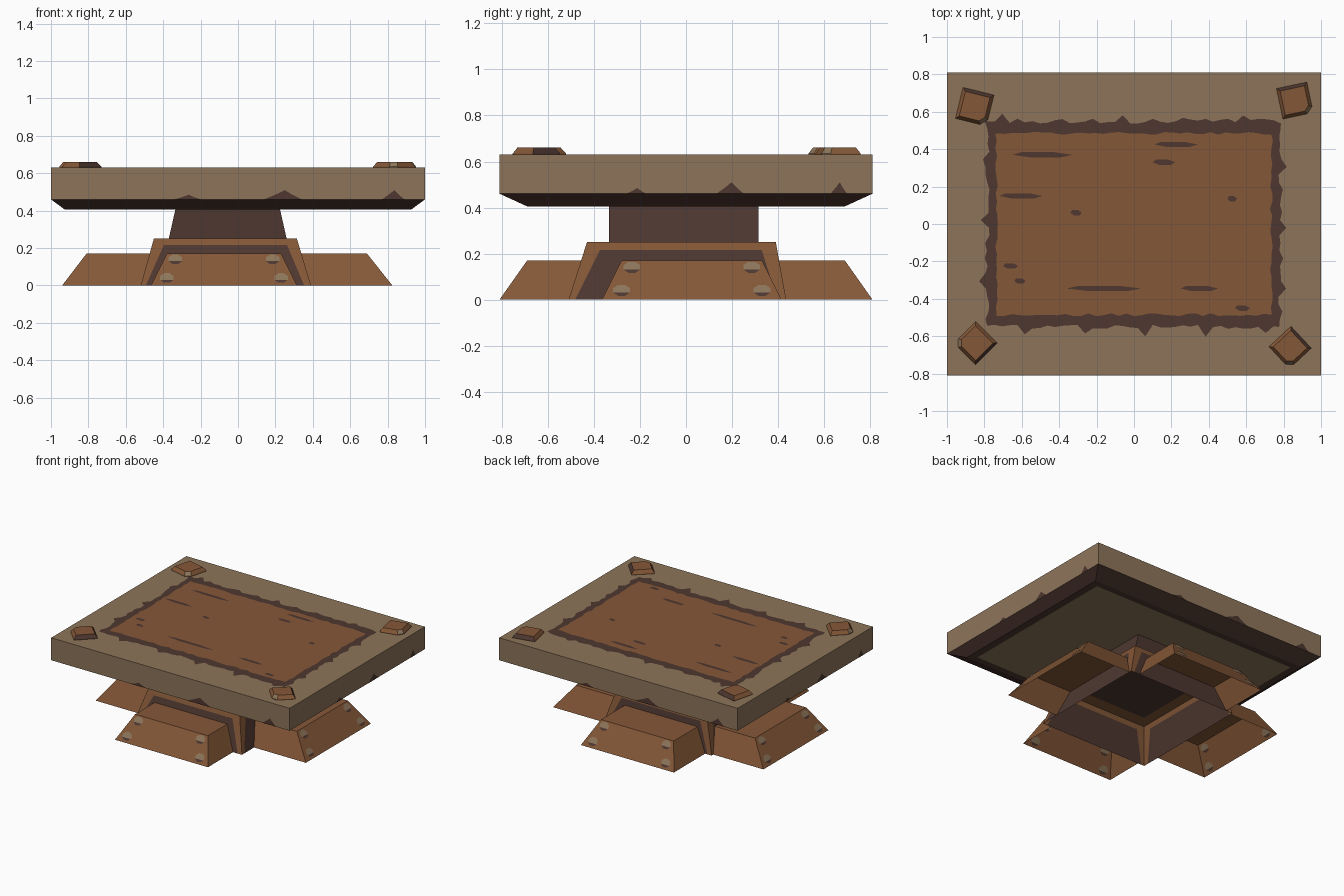
import bpy, math, random
from mathutils import Vector

if "Cube" in bpy.data.objects:
    bpy.data.objects.remove(bpy.data.objects["Cube"])

random.seed(4)


def material(name, rgb):
    lin = [((c / 255 + 0.055) / 1.055) ** 2.4 for c in rgb]
    m = bpy.data.materials.new(name)
    m.diffuse_color = (*lin, 1)
    m.use_nodes = True
    m.node_tree.nodes["Principled BSDF"].inputs["Base Color"].default_value = m.diffuse_color
    return m


MATS = [material("tan_stone", (141, 117, 90)),
        material("rust_brown", (132, 87, 55)),
        material("dark_brown", (78, 55, 48))]
TAN, RUST, DARK = 0, 1, 2


def build(name, verts, faces, mats, recalc=True):
    me = bpy.data.meshes.new(name)
    me.from_pydata([tuple(v) for v in verts], [], faces)
    for m in MATS:
        me.materials.append(m)
    for i, p in enumerate(me.polygons):
        p.material_index = mats if isinstance(mats, int) else mats[i]
    if recalc:
        import bmesh
        bm = bmesh.new()
        bm.from_mesh(me)
        bmesh.ops.recalc_face_normals(bm, faces=bm.faces)
        bm.to_mesh(me)
        bm.free()
    ob = bpy.data.objects.new(name, me)
    bpy.context.collection.objects.link(ob)
    return ob


def ring(x0, x1, y0, y1, z):
    return [Vector(p) for p in ((x0, y0, z), (x1, y0, z), (x1, y1, z), (x0, y1, z))]


def loft(name, rings, mats, bottom=True, top=True):
    # stacked rings joined by side faces; mats lists one colour per band, then caps
    n = len(rings[0])
    faces, cols = [], []
    for k in range(len(rings) - 1):
        for i in range(n):
            j = (i + 1) % n
            faces.append((k * n + i, k * n + j, k * n + n + j, k * n + n + i))
            m = mats[k]
            cols.append(m[i] if isinstance(m, (list, tuple)) else m)
    if bottom:
        faces.append(tuple(reversed(range(n))))
        cols.append(mats[-2])
    if top:
        faces.append(tuple(range(n * (len(rings) - 1), n * len(rings))))
        cols.append(mats[-1])
    return build(name, [v for r in rings for v in r], faces, cols)


# table slab: dark lower chamfer, dark rim below, tan elsewhere
loft("slab", [ring(-.87, .87, -.64, .64, .405), ring(-.925, .925, -.69, .69, .405),
              ring(-1, 1, -.81, .81, .46), ring(-1, 1, -.81, .81, .63)],
     [DARK, DARK, TAN, TAN, TAN])


# ragged dark frame and rust panel painted on the slab top
def ragged(name, hx, hy, z, jitter, mat, spikes=0.0):
    pts = []
    c = [(-hx, -hy), (hx, -hy), (hx, hy), (-hx, hy)]
    for k in range(4):
        a, b = Vector(c[k]), Vector(c[(k + 1) % 4])
        d = (b - a).normalized()
        out = Vector((d.y, -d.x))
        n = int((b - a).length / 0.04)
        for i in range(n):
            off = random.uniform(-jitter, jitter)
            if i % 8 == 5:
                off += spikes * random.uniform(.4, 1)
            p = a.lerp(b, i / n) + out * off
            pts.append((p.x, p.y, z))
    build(name, pts, [tuple(range(len(pts)))], mat, False)


ragged("top_frame", .785, .55, .632, .013, DARK, .045)
ragged("top_panel", .735, .485, .634, .008, RUST)

# dark scratches on the panel: x start, x end, y
for x0, x1, y in ((-.65, -.33, .37), (.11, .34, .425), (.10, .22, .33), (-.72, -.49, .15),
                  (-.34, -.28, .06), (.50, .55, .135), (-.36, .04, -.345), (.25, .45, -.345),
                  (-.70, -.62, -.225), (-.64, -.58, -.305), (.54, .62, -.45)):
    h, w = .014, x1 - x0
    pts = [(x0, y, .636), (x0 + w * .3, y - h, .636), (x0 + w * .8, y - h, .636),
           (x1, y, .636), (x0 + w * .7, y + h, .636), (x0 + w * .15, y + h, .636)]
    build("scratch", pts, [tuple(range(6))], DARK, False)

# worn dark spots along the lower slab sides
for s in (-1, 1):
    for c, w, h in ((-.27, .07, .025), (.24, .1, .05), (.83, .06, .05)):
        prof = ((-w, .46), (w, .46), (w * .5, .46 + h * .5), (.1 * w, .46 + h), (-w * .3, .46 + h * .6))
        pts = [(-s * (c + u), s * .811, z) for u, z in prof]
        build("side_spot", pts, [tuple(range(5))], DARK, False)
        pts = [(s * 1.001, s * (c * .8 + u * .6), z) for u, z in prof]
        build("side_spot", pts, [tuple(range(5))], DARK, False)

# chunky corner bolts: square with one clipped corner
for x, y, rot, h in ((-.852, .627, -14, .085), (.86, .66, 12, .083),
                     (-.847, -.637, 225, .082), (.835, -.66, -47, .08)):
    prof = [(-1, -1), (.6, -1), (1, -.6), (1, 1), (-1, 1)]
    r = math.radians(rot)
    rings = []
    for k, z in ((1, .62), (1, .635), (.8, .66)):
        rings.append([Vector((x + h * k * (a * math.cos(r) - b * math.sin(r)),
                              y + h * k * (a * math.sin(r) + b * math.cos(r)), z)) for a, b in prof])
    side = [RUST, TAN, RUST, DARK, RUST]
    loft("corner_bolt", rings, [side, side, RUST, RUST])

# neck between base and slab
loft("neck", [ring(-.37, .26, -.335, .315, .25), ring(-.335, .225, -.335, .315, .405)],
     [DARK, DARK, DARK], bottom=False, top=False)

# hollow base: each wall is rust with a dark inset, the top has a dark middle
lo = ring(-.52, .39, -.51, .435, 0)
hi = ring(-.45, .315, -.43, .39, .25)
verts, faces, cols = lo + hi, [], []
for i in range(4):
    j = (i + 1) % 4
    a, b, c, d = lo[i], lo[j], hi[j], hi[i]
    k = len(verts)
    at = lambda s, t: a.lerp(b, s).lerp(d.lerp(c, s), t)
    verts += [at(.03, 0), at(.96, 0), at(.92, .86), at(.08, .86)]
    faces += [(k, k + 1, k + 2, k + 3), (i, k, k + 3, 4 + i),
              (k + 1, j, 4 + j, k + 2), (k + 3, k + 2, 4 + j, 4 + i)]
    cols += [DARK, RUST, RUST, RUST]
k = len(verts)
verts += ring(-.37, .26, -.335, .315, .25)
for i in range(4):
    j = (i + 1) % 4
    faces.append((4 + i, 4 + j, k + j, k + i))
    cols.append(RUST)
faces.append((k, k + 1, k + 2, k + 3))
cols.append(DARK)
build("base", verts, faces, cols)


# hollow feet with four rivets on each sloping outer face
def foot(name, axis, s, low, high, wall0, wall1, c):
    def P(u, v, z):
        return Vector((s * u, v, z)) if axis == 0 else Vector((v, s * u, z))
    wz = wall0 + (wall1 - wall0) * .17 / .25
    v = [P(low, c - .39, 0), P(low, c + .39, 0), P(high, c + .305, .17), P(high, c - .305, .17),
         P(wall0, c - .39, 0), P(wall0, c + .39, 0), P(wz, c + .305, .17), P(wz, c - .305, .17)]
    build(name, v, [(0, 1, 2, 3), (3, 2, 6, 7), (0, 3, 7, 4), (1, 5, 6, 2)], RUST)
    up = (P(high, 0, .17) - P(low, 0, 0)).normalized()
    out = P(1, 0, 0) - P(0, 0, 0)
    lat = up.cross(out).cross(up).cross(up).normalized()
    nrm = lat.cross(up)
    if nrm.dot(out) < 0:
        lat, nrm = -lat, -nrm
    for dv, z in ((-.26, .138), (.26, .138), (-.305, .038), (.305, .038)):
        mid = P(low + (high - low) * z / .17, c + dv, z)
        for off in (.004, -.003):
            pts = [mid + nrm * off + .039 * (lat * math.cos(a) + .85 * up * math.sin(a))
                   for a in [math.tau * (i + .5) / 8 for i in range(8)]]
            build(name + "_rivet", pts, [(7, 0, 1, 2, 3, 4), (4, 5, 6, 7)], [TAN, DARK], False)


foot("front_foot", 1, -1, .81, .69, .51, .43, -.075)
foot("back_foot", 1, 1, .81, .69, .435, .39, -.075)
foot("right_foot", 0, 1, .825, .69, .39, .315, .025)
foot("left_foot", 0, -1, .94, .81, .52, .45, .025)
